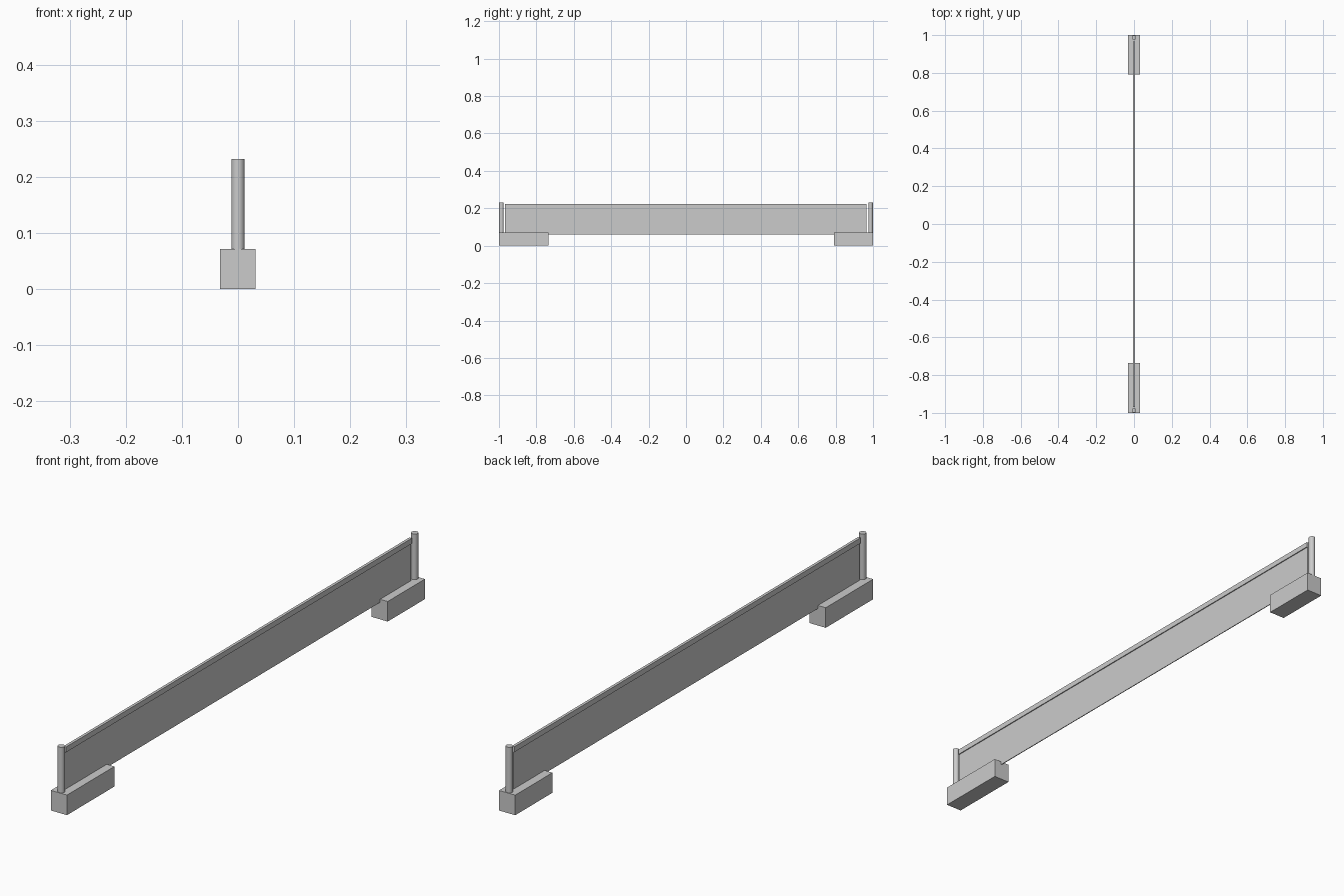
import bpy, math

if "Cube" in bpy.data.objects:
    bpy.data.objects.remove(bpy.data.objects["Cube"])


def box(name, x0, x1, y0, y1, z0, z1):
    bpy.ops.mesh.primitive_cube_add(size=1, location=((x0 + x1) / 2, (y0 + y1) / 2, (z0 + z1) / 2))
    ob = bpy.context.object
    ob.name = name
    ob.scale = (x1 - x0, y1 - y0, z1 - z0)
    bpy.ops.object.transform_apply(location=False, rotation=False, scale=True)
    return ob


def post(name, y, r=0.0118, z0=0.07, z1=0.232):
    bpy.ops.mesh.primitive_cylinder_add(vertices=24, radius=r, depth=z1 - z0, location=(0, y, (z0 + z1) / 2))
    bpy.context.object.name = name
    bpy.ops.object.shade_smooth_by_angle(angle=math.radians(35))


# Weighted feet, the front one slightly longer
box("front_base", -0.032, 0.031, -1, -0.735, 0, 0.071)
box("back_base", -0.032, 0.031, 0.792, 1, 0, 0.071)

# Upright posts
post("front_post", -0.987)
post("back_post", 0.987)

# Thin net panel with a thicker band along its top edge
box("net_panel", -0.0015, 0.0015, -0.968, 0.965, 0.06, 0.21)
box("top_band", -0.005, 0.005, -0.968, 0.965, 0.203, 0.222)
